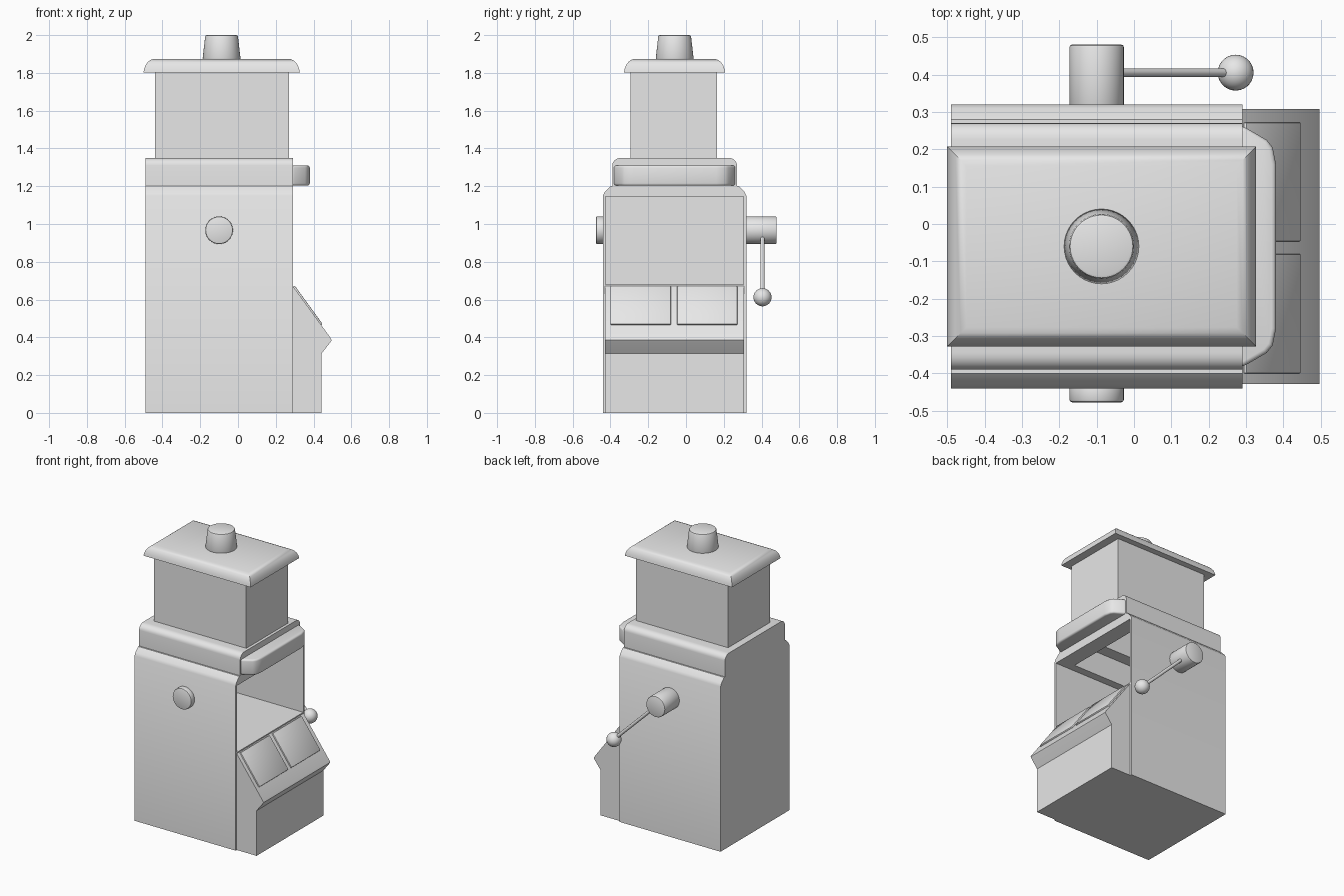
import bpy, bmesh, math
from mathutils import Vector

if "Cube" in bpy.data.objects:
    bpy.data.objects.remove(bpy.data.objects["Cube"])

grey = bpy.data.materials.new("light_grey")
grey.diffuse_color = (0.8, 0.8, 0.8, 1)
grey.use_nodes = True
grey.node_tree.nodes["Principled BSDF"].inputs["Base Color"].default_value = grey.diffuse_color


def make(name, bm):
    bmesh.ops.recalc_face_normals(bm, faces=bm.faces[:])
    mesh = bpy.data.meshes.new(name)
    bm.to_mesh(mesh)
    bm.free()
    ob = bpy.data.objects.new(name, mesh)
    bpy.context.collection.objects.link(ob)
    mesh.materials.append(grey)
    return ob


def bake(ob):
    """Replace the mesh by its modified version."""
    dg = bpy.context.evaluated_depsgraph_get()
    mesh = bpy.data.meshes.new_from_object(ob.evaluated_get(dg))
    ob.modifiers.clear()
    ob.data = mesh


def smooth(ob, angle=35):
    bpy.ops.object.select_all(action='DESELECT')
    ob.select_set(True)
    bpy.context.view_layer.objects.active = ob
    bpy.ops.object.shade_smooth_by_angle(angle=math.radians(angle))


def bevel(ob, width, segments=2):
    m = ob.modifiers.new("bevel", 'BEVEL')
    m.width, m.segments, m.limit_method = width, segments, 'ANGLE'
    bake(ob)


def prism(name, points, axis, lo, hi):
    """Extrude a 2D outline along x, y or z."""
    place = {'x': lambda p, d: (d, p[0], p[1]),
             'y': lambda p, d: (p[0], d, p[1]),
             'z': lambda p, d: (p[0], p[1], d)}[axis]
    bm = bmesh.new()
    a = [bm.verts.new(place(p, lo)) for p in points]
    b = [bm.verts.new(place(p, hi)) for p in points]
    bm.faces.new(a)
    bm.faces.new(b)
    n = len(points)
    for i in range(n):
        j = (i + 1) % n
        bm.faces.new((a[i], a[j], b[j], b[i]))
    return make(name, bm)


def box(name, x0, x1, y0, y1, z0, z1):
    return prism(name, [(x0, y0), (x1, y0), (x1, y1), (x0, y1)], 'z', z0, z1)


def cut(ob, *bounds):
    """Subtract a box from a part."""
    cutter = box("cutter", *bounds)
    cutter.hide_render = True
    m = ob.modifiers.new("cut", 'BOOLEAN')
    m.operation, m.solver, m.object = 'DIFFERENCE', 'EXACT', cutter
    bake(ob)
    bpy.data.objects.remove(cutter)


def rod(name, start, end, r1, r2, sides=40):
    start, end = Vector(start), Vector(end)
    d = end - start
    bm = bmesh.new()
    bmesh.ops.create_cone(bm, cap_ends=True, segments=sides, radius1=r1, radius2=r2, depth=d.length)
    bm.transform(d.to_track_quat('Z', 'Y').to_matrix().to_4x4())
    bmesh.ops.translate(bm, verts=bm.verts[:], vec=(start + end) / 2)
    return make(name, bm)


def arch(y0, y1, z0, z1, w, h):
    """Side outline with rounded upper corners."""
    arc = [(w * (1 - math.cos(t)), h * (math.sin(t) - 1))
           for t in [math.pi / 2 * i / 6 for i in range(7)]]
    return ([(y1, z0), (y0, z0)] + [(y0 + a, z1 + b) for a, b in arc]
            + [(y1 - a, z1 + b) for a, b in reversed(arc)])


# Cabinet with sloped shoulders, an open front bay and a shaft in its ceiling
cabinet = prism("cabinet", [(-.44, 0), (.32, 0), (.32, 1.15), (.31, 1.17), (.28, 1.2),
                            (-.40, 1.2), (-.43, 1.17), (-.44, 1.15)], 'x', -.49, .29)
cut(cabinet, -.475, .35, -.425, .305, .68, 1.145)
cut(cabinet, -.44, .18, -.37, .25, 1.1, 1.3)
smooth(cabinet)

# Collar on top of the cabinet, hollow inside
collar = prism("collar", arch(-.39, .27, 1.2, 1.35, .045, .04), 'x', -.49, .29)
cut(collar, -.44, .18, -.37, .25, 1.15, 1.31)
cut(collar, -.43, .26, -.285, .155, 1.28, 1.4)
smooth(collar)

# Visor projecting from the collar
visor = prism("visor", [(.28, -.385), (.30, -.377), (.355, -.345), (.371, -.325), (.38, -.28),
                        (.38, .16), (.371, .205), (.355, .225), (.30, .257), (.28, .265)], 'z', 1.203, 1.31)
bevel(visor, .012, 3)
smooth(visor)

# Hollow upper chamber
chamber = box("chamber", -.44, .27, -.295, .165, 1.345, 1.805)
cut(chamber, -.43, .26, -.285, .155, 1.3, 1.795)

# Lid lofted from shrinking rectangles
bm = bmesh.new()
previous = None
rings = [(0, 1.803), (.003, 1.82), (.010, 1.84), (.022, 1.857), (.036, 1.868), (.052, 1.874)]
for inset, z in rings:
    ring = [bm.verts.new((x, y, z)) for x, y in
            ((-.5 + inset, -.328 + inset), (.327 - inset, -.328 + inset),
             (.327 - inset, .207 - inset), (-.5 + inset, .207 - inset))]
    if previous:
        for i in range(4):
            j = (i + 1) % 4
            bm.faces.new((previous[i], previous[j], ring[j], ring[i]))
    else:
        bm.faces.new(ring)
    previous = ring
bm.faces.new(previous)
smooth(make("lid", bm))

# Tapered cap on the lid
cap = rod("cap", (-.087, -.06, 1.87), (-.087, -.06, 2.0), .101, .086)
bevel(cap, .008, 2)
smooth(cap)

# Control console with an overhanging sloped top
console = prism("console", [(.28, 0), (.443, 0), (.443, .315), (.488, .373), (.496, .385),
                            (.490, .397), (.29, .672), (.28, .678)], 'y', -.428, .308)
smooth(console)

# Two raised panels on the console slope
a, b = Vector((.294, .667)), Vector((.440, .466))
along = (b - a).normalized()
out = Vector((-along.y, along.x)) * .009
for name, y0, y1 in (("left_panel", -.40, -.08), ("right_panel", -.047, .272)):
    panel = prism(name, [a - out * .5, b - out * .5, b + out, a + out], 'y', y0, y1)
    bevel(panel, .004, 2)
    smooth(panel)

# Side button, crank hub, crank arm and crank ball
for name, y0, y1 in (("side_button", -.43, -.477), ("crank_hub", .31, .48)):
    part = rod(name, (-.10, y0, .967), (-.10, y1, .967), .073, .073)
    bevel(part, .007, 2)
    smooth(part)
smooth(rod("crank_arm", (-.09, .405, .967), (.265, .405, .62), .011, .011, 16))
bm = bmesh.new()
bmesh.ops.create_uvsphere(bm, u_segments=28, v_segments=16, radius=.048)
bmesh.ops.translate(bm, verts=bm.verts[:], vec=(.272, .405, .612))
smooth(make("crank_ball", bm), 60)
